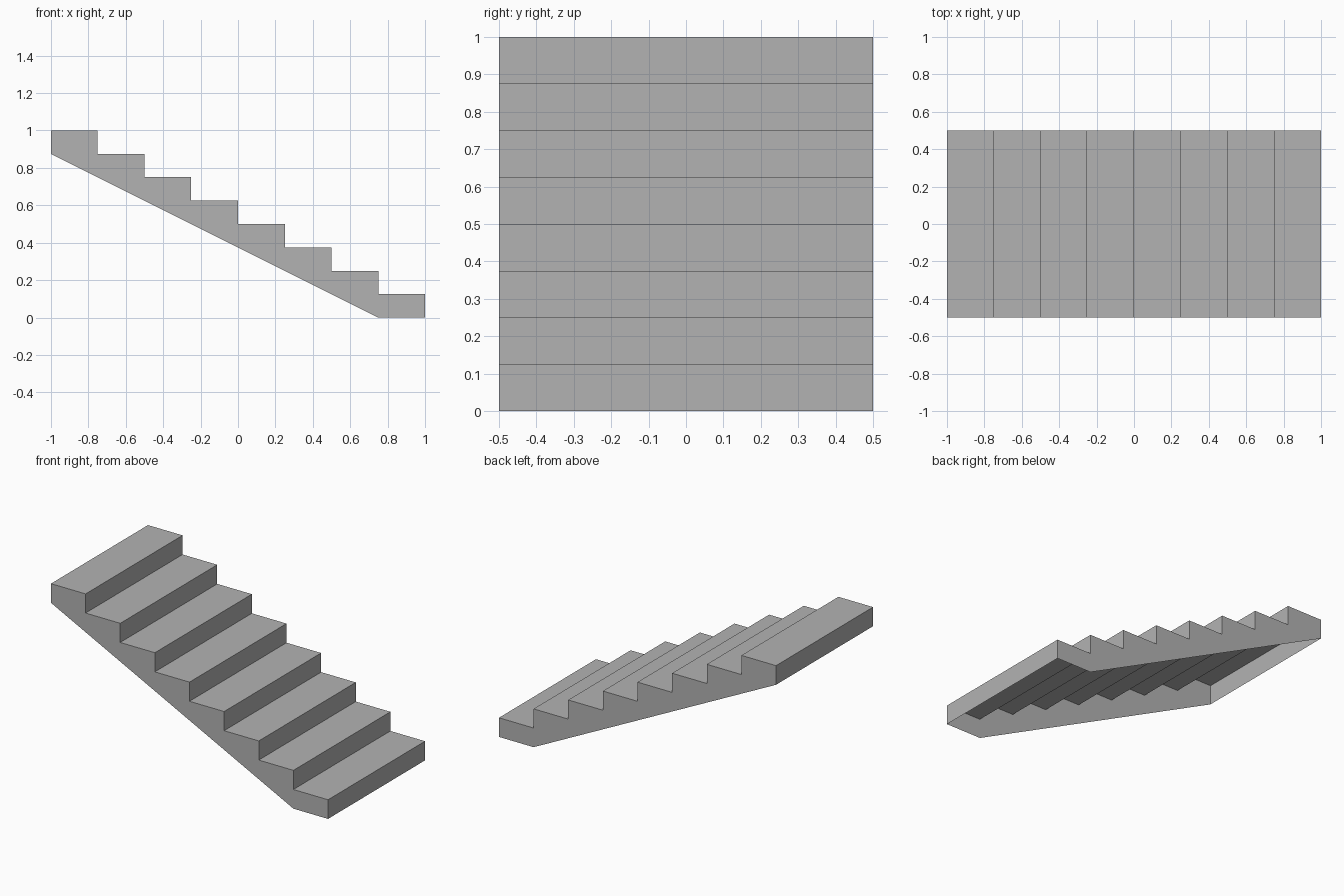
import bpy
import bmesh

cube = bpy.data.objects.get("Cube")
if cube:
    bpy.data.objects.remove(cube, do_unlink=True)

STEPS = 8
RUN, RISE = 2 / STEPS, 1 / STEPS
HALF_WIDTH = 0.5

# Single stone colour
stone = bpy.data.materials.new("grey stone")
stone.use_nodes = True
grey = (0.45, 0.45, 0.45, 1)
stone.diffuse_color = grey
stone.node_tree.nodes["Principled BSDF"].inputs["Base Color"].default_value = grey

# Side profile: foot, climbing zigzag of risers and treads, then the top end
profile = [(1, 0)]
for i in range(STEPS):
    height = (i + 1) * RISE
    profile += [(1 - i * RUN, height), (1 - (i + 1) * RUN, height)]
profile += [(-1, 1 - RISE), (1 - RUN, 0)]

bm = bmesh.new()
front = [bm.verts.new((x, -HALF_WIDTH, z)) for x, z in profile]
back = [bm.verts.new((x, HALF_WIDTH, z)) for x, z in profile]

# Closed side walls
bm.faces.new(front)
bm.faces.new(back[::-1])

# Risers, treads and top end wall; the sloping underside and foot stay open
for i in range(len(profile) - 2):
    bm.faces.new((front[i], back[i], back[i + 1], front[i + 1]))

bm.normal_update()
mesh = bpy.data.meshes.new("staircase")
bm.to_mesh(mesh)
bm.free()
mesh.materials.append(stone)
staircase = bpy.data.objects.new("staircase", mesh)
bpy.context.collection.objects.link(staircase)
